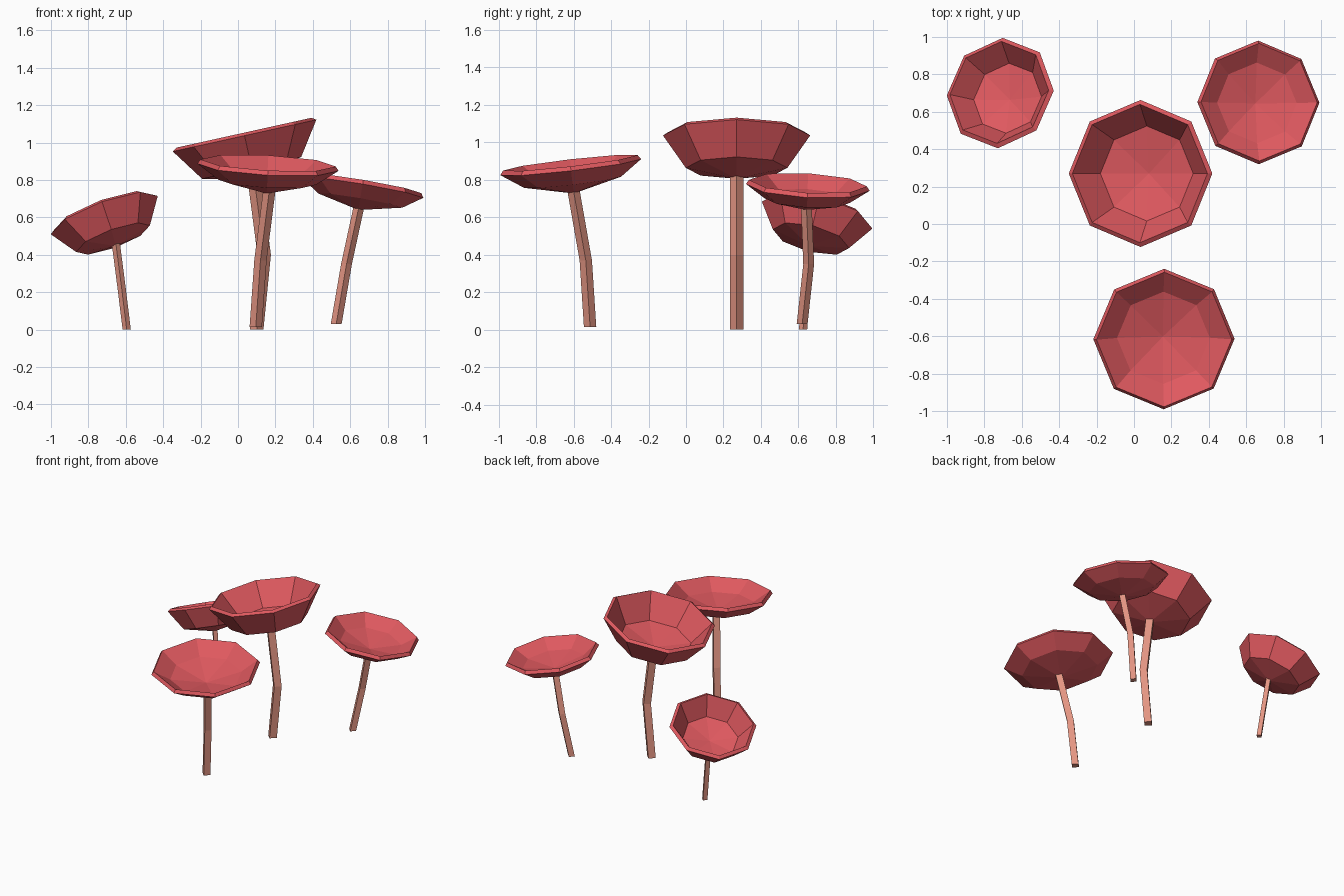
import bpy, bmesh, math
from mathutils import Vector

if "Cube" in bpy.data.objects:
    bpy.data.objects.remove(bpy.data.objects["Cube"])


def material(name, rgb):
    m = bpy.data.materials.new(name)
    m.diffuse_color = (*rgb, 1)
    m.use_nodes = True
    m.node_tree.nodes["Principled BSDF"].inputs["Base Color"].default_value = m.diffuse_color
    return m


CAP = material("cap red", (0.74, 0.10, 0.115))
STEM = material("stem pink", (0.77, 0.30, 0.225))


def ring(bm, n, r, center, rot=None):
    pts = [Vector((r * math.cos(math.tau * i / n), r * math.sin(math.tau * i / n), 0)) for i in range(n)]
    return [bm.verts.new((rot @ p if rot else p) + Vector(center)) for p in pts]


def bridge(bm, a, b):
    n = len(a)
    for i in range(n):
        bm.faces.new((a[i], a[(i + 1) % n], b[(i + 1) % n], b[i]))


def finish(bm, name, mat):
    me = bpy.data.meshes.new(name)
    bm.to_mesh(me)
    bm.free()
    me.materials.append(mat)
    ob = bpy.data.objects.new(name, me)
    bpy.context.collection.objects.link(ob)
    return ob


def cap(name, center, normal, radius, ring_depth, tip_depth):
    """Eight-sided tilted bowl: sloping wall, shallow pointed floor, thin shell."""
    axis = Vector(normal).normalized()
    rot = Vector((0, 0, 1)).rotation_difference(axis)
    c = Vector(center)
    bm = bmesh.new()
    rim = ring(bm, 8, radius, c, rot)
    low = ring(bm, 8, radius * 0.69, c - axis * ring_depth * radius, rot)
    tip = bm.verts.new(c - axis * tip_depth * radius)
    bridge(bm, low, rim)
    for i in range(8):
        bm.faces.new((low[i], tip, low[(i + 1) % 8]))
    bmesh.ops.recalc_face_normals(bm, faces=bm.faces)
    bm.normal_update()
    # make normals face up into the bowl so the shell thickens inward
    if sum(f.normal.dot(axis) for f in bm.faces) < 0:
        bmesh.ops.reverse_faces(bm, faces=bm.faces)
    ob = finish(bm, name, CAP)
    mod = ob.modifiers.new("shell", 'SOLIDIFY')
    mod.thickness = 0.028
    mod.offset = 1


def stem(name, path, r):
    """Four-sided bent stem."""
    bm = bmesh.new()
    rings = [ring(bm, 4, r, p) for p in path]
    for a, b in zip(rings, rings[1:]):
        bridge(bm, a, b)
    bm.faces.new(rings[0][::-1])
    bm.faces.new(rings[-1])
    finish(bm, name, STEM)


# deep bowls
cap("middle_cap", (0.035, 0.27, 1.037), (-0.221, 0, 1), 0.393, 0.45, 0.60)
cap("left_cap", (-0.715, 0.70, 0.612), (-0.37, 0.26, 1), 0.304, 0.455, 0.595)
# shallow bowls
cap("front_cap", (0.16, -0.615, 0.868), (0.053, -0.115, 1), 0.378, 0.215, 0.375)
cap("right_cap", (0.665, 0.65, 0.76), (0.17, 0.057, 1), 0.331, 0.215, 0.37)

stem("middle_stem", [(0.10, 0.27, 0), (0.14, 0.27, 0.40), (0.085, 0.27, 0.82)], 0.036)
stem("left_stem", [(-0.595, 0.625, 0), (-0.622, 0.64, 0.22), (-0.653, 0.657, 0.46)], 0.022)
stem("front_stem", [(0.095, -0.512, 0.015), (0.12, -0.535, 0.37), (0.167, -0.60, 0.74)], 0.033)
stem("right_stem", [(0.525, 0.62, 0.03), (0.58, 0.655, 0.35), (0.645, 0.643, 0.65)], 0.029)
